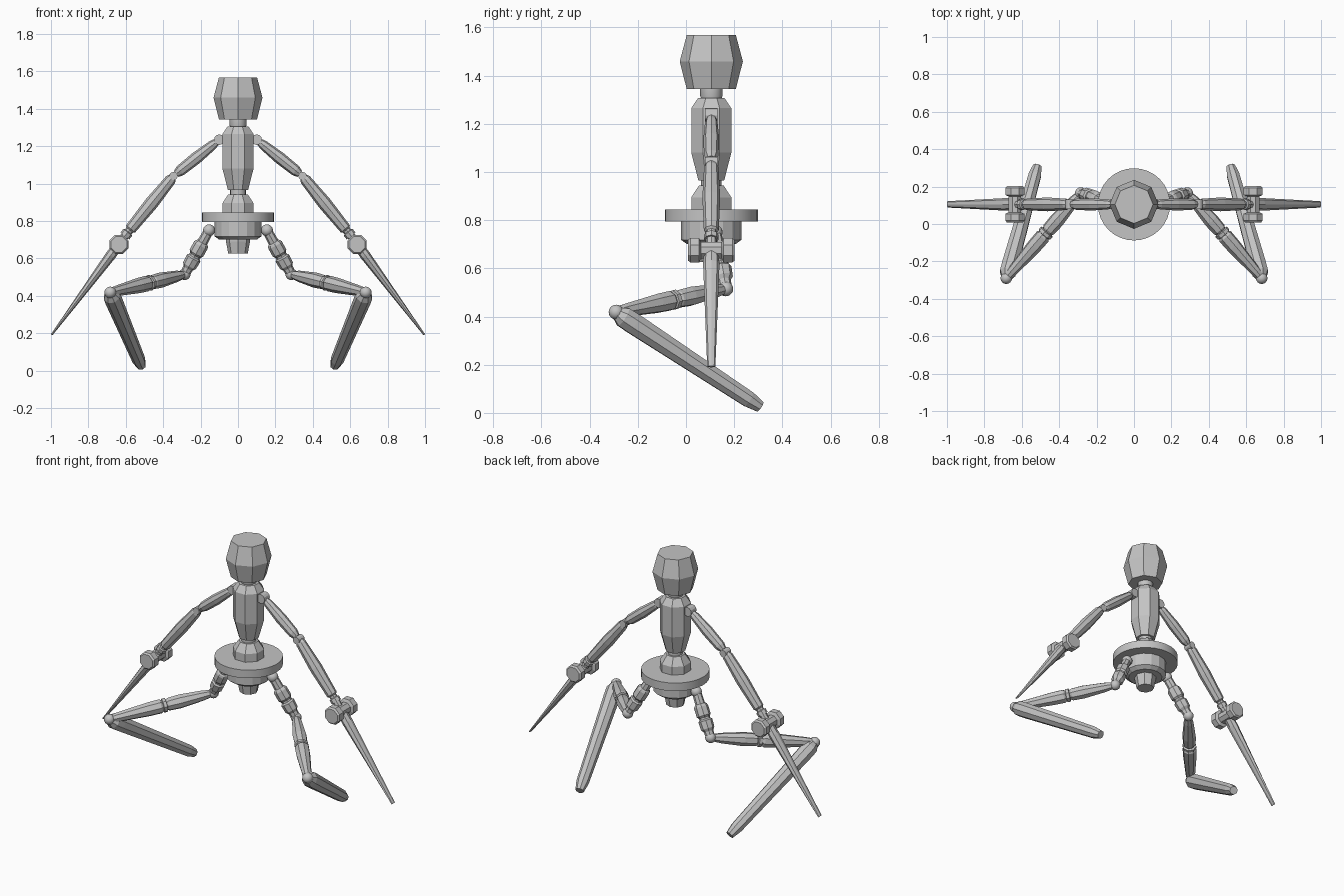
import bpy, bmesh, math
from mathutils import Vector

if "Cube" in bpy.data.objects:
    bpy.data.objects.remove(bpy.data.objects["Cube"])

grey = bpy.data.materials.new("plain grey")
grey.diffuse_color = (0.55, 0.55, 0.55, 1)
grey.use_nodes = True
grey.node_tree.nodes["Principled BSDF"].inputs["Base Color"].default_value = grey.diffuse_color
AXIS_Y = 0.105  # depth of the body's centre line


def finish(name, bm, mirror, smooth):
    bmesh.ops.recalc_face_normals(bm, faces=bm.faces)
    me = bpy.data.meshes.new(name)
    bm.to_mesh(me)
    bm.free()
    me.materials.append(grey)
    ob = bpy.data.objects.new(name, me)
    bpy.context.collection.objects.link(ob)
    if mirror:
        ob.modifiers.new("mirror", 'MIRROR').use_mirror_merge = False
    if smooth:
        bpy.ops.object.select_all(action='DESELECT')
        ob.select_set(True)
        bpy.context.view_layer.objects.active = ob
        bpy.ops.object.shade_smooth_by_angle(angle=math.radians(35))
    return ob


def rod(name, a, b, profile, sides=8, mirror=True, phase=0.0, smooth=False):
    """Faceted rod from a to b; profile rows are (fraction, radius[, depth radius])."""
    a, b = Vector(a), Vector(b)
    d = (b - a).normalized()
    ref = Vector((0, 0, 1)) if abs(d.y) > 0.95 else Vector((0, 1, 0))
    v = (ref - d * ref.dot(d)).normalized()
    u = v.cross(d)
    bm = bmesh.new()
    rings = []
    for row in profile:
        t, ru, rv = row[0], row[1], row[-1]
        c = a.lerp(b, t)
        rings.append([bm.verts.new(c + u * ru * math.cos(w) + v * rv * math.sin(w))
                      for w in (2 * math.pi * (i + phase) / sides for i in range(sides))])
    for r0, r1 in zip(rings, rings[1:]):
        for i in range(sides):
            j = (i + 1) % sides
            bm.faces.new((r0[i], r0[j], r1[j], r1[i]))
    bm.faces.new(rings[0])
    bm.faces.new(rings[-1])
    return finish(name, bm, mirror, smooth)


def turned(name, rows, sides=8, phase=0.0, smooth=False):
    """Upright part on the centre line; rows are (height, radius)."""
    return rod(name, (0, AXIS_Y, 0), (0, AXIS_Y, 1), rows, sides, False, phase, smooth)


def ball(name, c, r):
    bm = bmesh.new()
    bmesh.ops.create_uvsphere(bm, u_segments=16, v_segments=10, radius=r)
    bmesh.ops.translate(bm, verts=bm.verts, vec=c)
    return finish(name, bm, True, True)


# Head, neck and torso
turned("head", [(1.344, 0.102), (1.459, 0.131), (1.568, 0.102)])
turned("neck", [(1.29, 0.038), (1.315, 0.046), (1.35, 0.046)], 16, smooth=True)
turned("chest", [(0.965, 0.058), (1.08, 0.09), (1.265, 0.09), (1.306, 0.06)], phase=0.5)
turned("waist_joint", [(0.92, 0.042), (0.98, 0.042)], 16, smooth=True)
turned("abdomen", [(0.83, 0.09), (0.895, 0.09), (0.943, 0.056)], phase=0.5)

# Hip disc and the parts below it
turned("hip_disc", [(0.795, 0.193), (0.845, 0.193)], 32, smooth=True)
turned("hip_block", [(0.70, 0.10), (0.718, 0.125), (0.80, 0.125)], 16)
turned("hip_stub", [(0.626, 0.052), (0.69, 0.064), (0.71, 0.064)])

# Arms: pinned shoulder and elbow, two tapered segments
shoulder, elbow = (0.10, AXIS_Y, 1.235), (0.345, AXIS_Y, 1.04)
wrist, hub = (0.605, AXIS_Y, 0.72), (0.637, AXIS_Y, 0.675)
tip = (0.996, AXIS_Y, 0.192)
for name, c, r in (("shoulder_pin", shoulder, 0.028), ("elbow_pin", elbow, 0.022)):
    rod(name, (c[0], c[1] - 0.026, c[2]), (c[0], c[1] + 0.026, c[2]),
        [(0, r), (1, r)], 12)
rod("upper_arm", shoulder, elbow,
    [(0.05, 0.018), (0.14, 0.026), (0.5, 0.033), (0.85, 0.03), (0.94, 0.02)])
rod("forearm", elbow, wrist,
    [(0.0, 0.018), (0.06, 0.03), (0.45, 0.037), (0.88, 0.031), (0.9, 0.022),
     (0.93, 0.022), (0.94, 0.03), (1.0, 0.03)])
rod("wrist", wrist, hub, [(-0.1, 0.022), (1, 0.022)])

# Dumbbell hub across the wrist, with a long flattened spike
rod("hub", (hub[0], 0.008, hub[2]), (hub[0], 0.202, hub[2]),
    [(0, 0.046), (0.05, 0.055), (0.24, 0.055), (0.28, 0.036), (0.72, 0.036),
     (0.76, 0.055), (0.95, 0.055), (1, 0.046)], phase=0.5)
rod("arm_spike", hub, tip, [(0, 0.026, 0.03), (0.12, 0.028, 0.034), (1, 0.005, 0.017)])

# Legs: ringed hip link, two-part thigh, and long shin
hip, joint = (0.155, 0.12, 0.75), (0.285, 0.165, 0.515)
knee, foot = (0.683, -0.29, 0.418), (0.517, 0.308, 0.025)
ball("hip_ball", hip, 0.032)
rod("hip_link", hip, joint,
    [(0, 0.026), (0.27, 0.028), (0.29, 0.036), (0.33, 0.041), (0.52, 0.041),
     (0.56, 0.032), (0.60, 0.032), (0.63, 0.041), (0.80, 0.039), (0.86, 0.028),
     (1, 0.026)])
ball("thigh_ball", joint, 0.031)
rod("thigh", joint, knee,
    [(0.03, 0.022), (0.1, 0.03), (0.32, 0.041), (0.43, 0.038), (0.45, 0.03),
     (0.455, 0.042), (0.485, 0.042), (0.49, 0.034), (0.51, 0.042), (0.62, 0.041),
     (0.92, 0.028), (0.99, 0.022)])
ball("knee_ball", knee, 0.031)
rod("shin", knee, foot,
    [(0.0, 0.026), (0.05, 0.046), (0.12, 0.047), (0.55, 0.041), (0.92, 0.036),
     (1.0, 0.025)])
